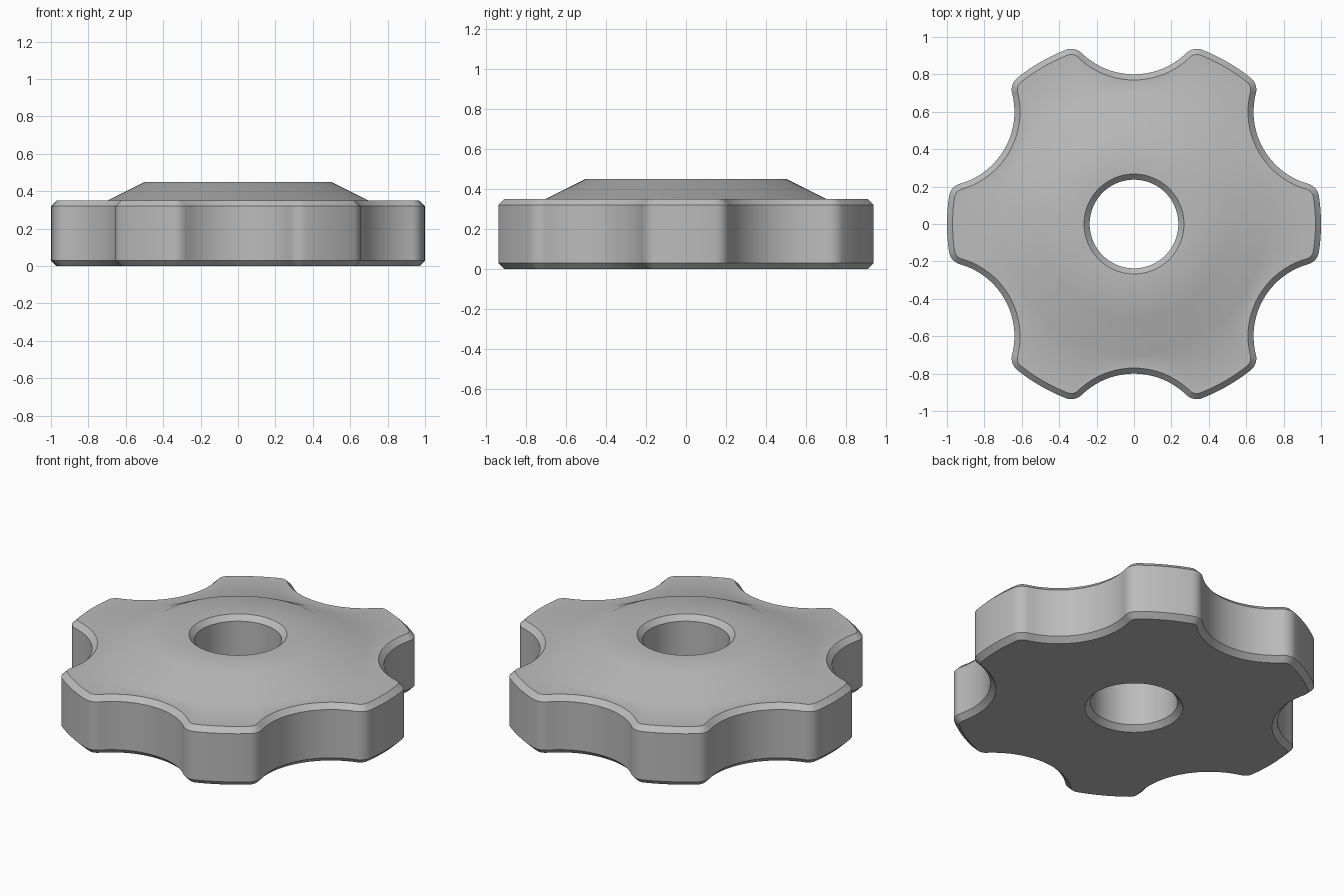
import bpy
import bmesh
from math import cos, sin, acos, atan2, pi, radians

cube = bpy.data.objects.get("Cube")
if cube:
    bpy.data.objects.remove(cube, do_unlink=True)

LOBES = 6
OUTER, SCALLOP, SCALLOP_DIST, FILLET = 1.0, 0.4, 1.2, 0.08
CHAMFER, RIM_TOP, HUB_TOP, BORE = 0.03, 0.35, 0.45, 0.237


def polar(radius, angle):
    return complex(radius * cos(angle), radius * sin(angle))


def arc(centre, radius, start, end, steps):
    """Arc points, leaving out the last one."""
    return [centre + polar(radius, start + (end - start) * i / steps) for i in range(steps)]


def outline(inset):
    """Lobed outline, offset inwards by inset."""
    half = pi / LOBES
    reach = OUTER - FILLET
    lobe = half - acos((reach ** 2 + SCALLOP_DIST ** 2 - (SCALLOP + FILLET) ** 2)
                       / (2 * reach * SCALLOP_DIST))
    corner, hollow = polar(reach, lobe), polar(SCALLOP_DIST, half)
    d = hollow - corner
    turn = atan2(d.imag, d.real)
    sector = arc(corner.conjugate(), FILLET - inset, -turn, -lobe, 8)
    sector += arc(0, OUTER - inset, -lobe, lobe, 8)
    sector += arc(corner, FILLET - inset, lobe, turn, 8)
    sector += arc(hollow, SCALLOP + inset, turn + pi, 2 * half + pi - turn, 20)
    return [p * polar(1, 2 * half * k) for k in range(LOBES) for p in sector]


body, inner = outline(0), outline(CHAMFER)


def circle(radius):
    return [p / abs(p) * radius for p in inner]


# Closed section of the knob: up the rim, over the hub, down the bore
section = [
    (inner, 0), (body, CHAMFER), (body, RIM_TOP - CHAMFER), (inner, RIM_TOP),
    (circle(0.7), RIM_TOP), (circle(0.5), HUB_TOP),
    (circle(BORE + CHAMFER), HUB_TOP), (circle(BORE), HUB_TOP - CHAMFER),
    (circle(BORE), CHAMFER), (circle(BORE + CHAMFER), 0),
]

bm = bmesh.new()
rings = [[bm.verts.new((p.real, p.imag, z)) for p in points] for points, z in section]
for low, high in zip(rings, rings[1:] + rings[:1]):
    for i in range(len(low)):
        j = (i + 1) % len(low)
        bm.faces.new((low[i], low[j], high[j], high[i]))
bmesh.ops.recalc_face_normals(bm, faces=bm.faces)
mesh = bpy.data.meshes.new("hand_knob")
bm.to_mesh(mesh)
bm.free()

# Plain grey finish
grey = bpy.data.materials.new("grey")
grey.use_nodes = True
grey.diffuse_color = (0.5, 0.5, 0.5, 1)
grey.node_tree.nodes["Principled BSDF"].inputs["Base Color"].default_value = (0.5, 0.5, 0.5, 1)
mesh.materials.append(grey)

knob = bpy.data.objects.new("hand_knob", mesh)
bpy.context.collection.objects.link(knob)
bpy.ops.object.select_all(action="DESELECT")
knob.select_set(True)
bpy.context.view_layer.objects.active = knob
bpy.ops.object.shade_smooth_by_angle(angle=radians(30))
